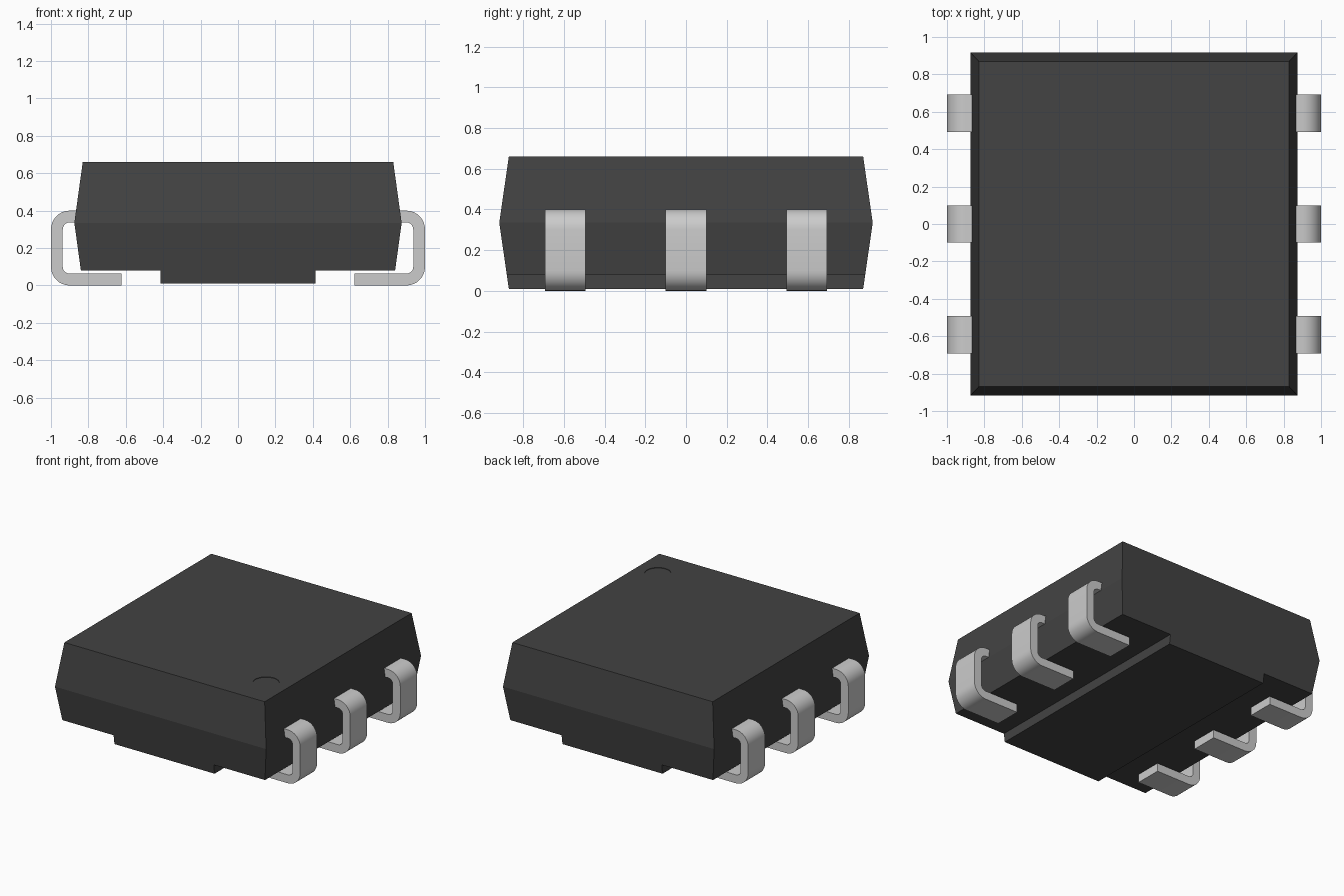
import bpy
import bmesh
import math

cube = bpy.data.objects.get("Cube")
if cube:
    bpy.data.objects.remove(cube, do_unlink=True)


def make_material(name, value):
    mat = bpy.data.materials.new(name)
    mat.use_nodes = True
    colour = (value, value, value, 1.0)
    mat.diffuse_color = colour
    bsdf = mat.node_tree.nodes["Principled BSDF"]
    bsdf.inputs["Base Color"].default_value = colour
    bsdf.inputs["Roughness"].default_value = 0.6
    return mat


BLACK = make_material("black_plastic", 0.056)
SILVER = make_material("silver_metal", 0.60)


def make_object(name, bm, mat):
    bmesh.ops.recalc_face_normals(bm, faces=bm.faces[:])
    mesh = bpy.data.meshes.new(name)
    bm.to_mesh(mesh)
    bm.free()
    mesh.materials.append(mat)
    obj = bpy.data.objects.new(name, mesh)
    bpy.context.collection.objects.link(obj)
    return obj


def activate(obj):
    bpy.ops.object.select_all(action='DESELECT')
    obj.select_set(True)
    bpy.context.view_layer.objects.active = obj


# Body: stepped front profile, widest at mid height, tapering on all four sides
MID, TOP, BOTTOM = 0.335, 0.66, 0.01


def half_depth(z):
    span = TOP - MID if z > MID else MID - BOTTOM
    return 0.917 - 0.047 * abs(z - MID) / span


half = [(0.415, BOTTOM), (0.415, 0.08), (0.84, 0.08), (0.875, MID), (0.83, TOP)]
profile = [(-x, z) for x, z in reversed(half)] + half
bm = bmesh.new()
front = [bm.verts.new((x, -half_depth(z), z)) for x, z in profile]
back = [bm.verts.new((x, half_depth(z), z)) for x, z in profile]
n = len(profile)
for i in range(n):
    j = (i + 1) % n
    bm.faces.new((front[i], front[j], back[j], back[i]))
for ring in (front, back):
    bm.faces.new(ring[1:9])
    bm.faces.new((ring[0], ring[1], ring[8], ring[9]))
body = make_object("body", bm, BLACK)

# Shallow round marker recess in the top
bm = bmesh.new()
bmesh.ops.create_cone(bm, cap_ends=True, segments=40, radius1=0.09,
                      radius2=0.09, depth=0.1)
bmesh.ops.translate(bm, verts=bm.verts[:], vec=(0.66, -0.61, TOP - 0.004 + 0.05))
cutter = make_object("marker_cutter", bm, BLACK)
cutter.hide_render = True
mod = body.modifiers.new("marker_recess", 'BOOLEAN')
mod.operation = 'DIFFERENCE'
mod.solver = 'EXACT'
mod.object = cutter
activate(body)
bpy.ops.object.modifier_apply(modifier=mod.name)
bpy.data.objects.remove(cutter, do_unlink=True)


# Leads: C-shaped strip with rounded bends
def arc(cx, cz, r, a0, a1, steps=8):
    return [(cx + r * math.cos(math.radians(a0 + (a1 - a0) * i / steps)),
             cz + r * math.sin(math.radians(a0 + (a1 - a0) * i / steps)))
            for i in range(steps + 1)]


def make_lead(name, side, y):
    r_out, r_in = 0.10, 0.037
    outer = ([(0.85, 0.40)] + arc(0.90, 0.30, r_out, 90, 0)
             + arc(0.90, 0.10, r_out, 0, -90) + [(0.622, 0.0)])
    inner = ([(0.85, 0.337)] + arc(0.90, 0.30, r_in, 90, 0)
             + arc(0.90, 0.10, r_in, 0, -90) + [(0.622, 0.063)])
    bm = bmesh.new()
    rows = []
    for (xo, zo), (xi, zi) in zip(outer, inner):
        rows.append([bm.verts.new((side * x, y + dy, z)) for x, z, dy in
                     ((xo, zo, -0.1), (xo, zo, 0.1), (xi, zi, 0.1), (xi, zi, -0.1))])
    for a, b in zip(rows, rows[1:]):
        for k in range(4):
            m = (k + 1) % 4
            bm.faces.new((a[k], a[m], b[m], b[k]))
    bm.faces.new(rows[0])
    bm.faces.new(rows[-1])
    lead = make_object(name, bm, SILVER)
    activate(lead)
    bpy.ops.object.shade_smooth_by_angle(angle=math.radians(30))


for side, side_name in ((1, "left"), (-1, "right")):
    for y, place in ((-0.593, "front"), (0.0, "middle"), (0.593, "back")):
        make_lead(f"{place}_{side_name}_lead", side, y)
